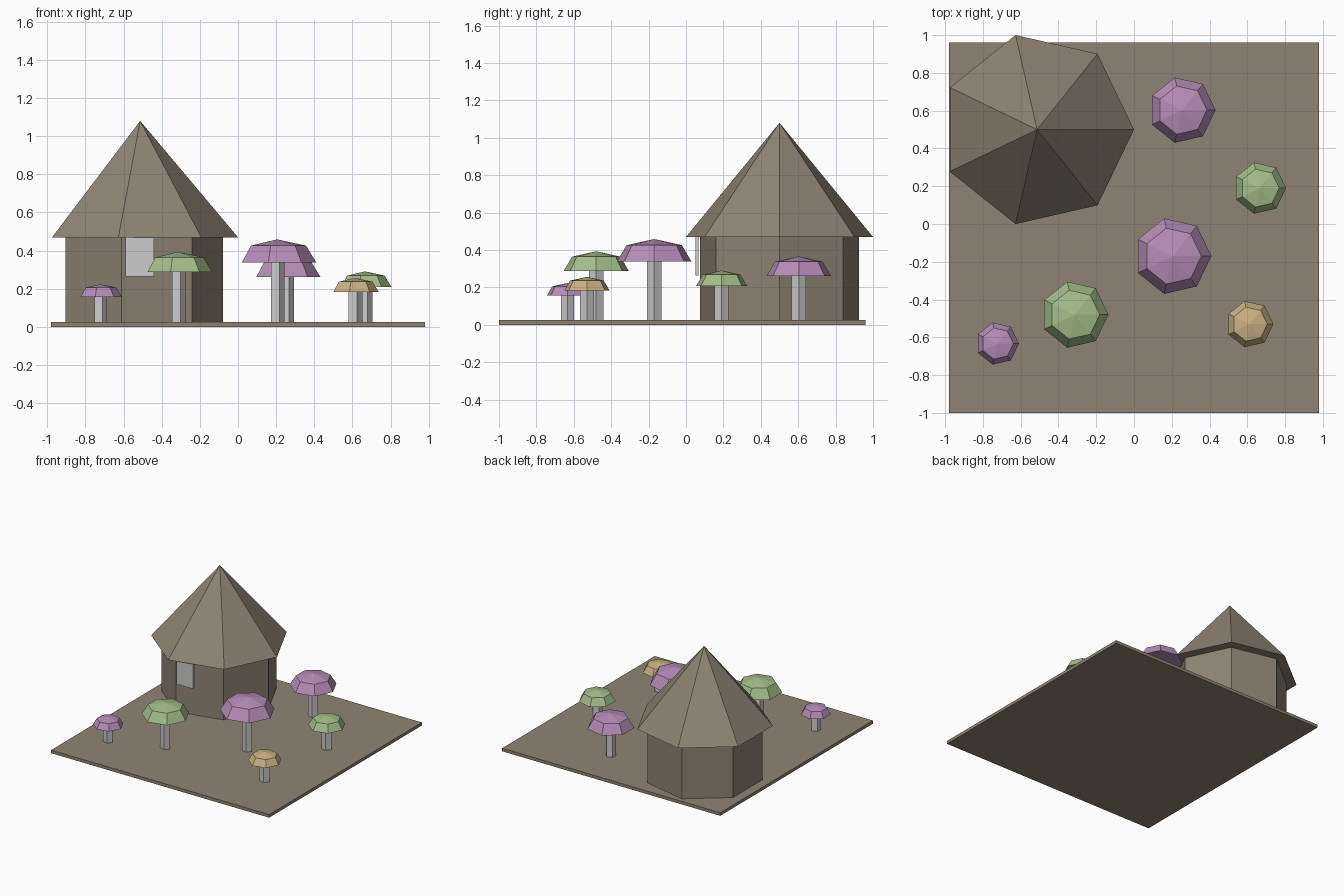
import bpy, bmesh, math

if "Cube" in bpy.data.objects:
    bpy.data.objects.remove(bpy.data.objects["Cube"])


def material(name, rgb):
    # sRGB 0-255 to linear
    lin = [((c / 255 + 0.055) / 1.055) ** 2.4 for c in rgb]
    m = bpy.data.materials.new(name)
    m.diffuse_color = (*lin, 1)
    m.use_nodes = True
    m.node_tree.nodes["Principled BSDF"].inputs["Base Color"].default_value = m.diffuse_color
    return m


BROWN = material("earth brown", (143, 132, 115))
GREY = material("pale grey", (204, 204, 204))
PURPLE = material("mushroom purple", (182, 141, 184))
GREEN = material("mushroom green", (164, 190, 138))
TAN = material("mushroom tan", (202, 178, 133))


def finish(name, bm, mat):
    bmesh.ops.recalc_face_normals(bm, faces=bm.faces)
    me = bpy.data.meshes.new(name)
    bm.to_mesh(me)
    bm.free()
    me.materials.append(mat)
    ob = bpy.data.objects.new(name, me)
    bpy.context.collection.objects.link(ob)
    return ob


def turned(name, x, y, profile, sides, mat):
    """Faceted solid from (radius, z) rings; radius 0 makes a point."""
    bm = bmesh.new()
    rings = []
    for r, z in profile:
        if r == 0:
            rings.append([bm.verts.new((x, y, z))] * sides)
        else:
            rings.append([bm.verts.new((x + r * math.cos(math.tau * i / sides),
                                        y + r * math.sin(math.tau * i / sides), z))
                          for i in range(sides)])
    for a, b in zip(rings, rings[1:]):
        for i in range(sides):
            j = (i + 1) % sides
            quad = [a[i], a[j], b[j], b[i]]
            bm.faces.new(list(dict.fromkeys(quad)))
    for ring, (r, z) in ((rings[0], profile[0]), (rings[-1], profile[-1])):
        if r > 0:
            bm.faces.new(ring)
    return finish(name, bm, mat)


def box(name, lo, hi, mat):
    bm = bmesh.new()
    bmesh.ops.create_cube(bm, size=1)
    for v in bm.verts:
        v.co = [l + (c + 0.5) * (h - l) for c, l, h in zip(v.co, lo, hi)]
    return finish(name, bm, mat)


# Ground slab
box("ground_slab", (-0.98, -1.0, 0), (0.98, 0.96, 0.025), BROWN)

# Seven-sided hut with pointed roof and window plate
HX, HY = -0.513, 0.5
turned("hut_walls", HX, HY, [(0.435, 0.01), (0.435, 0.472)], 7, BROWN)
turned("hut_roof", HX, HY, [(0.513, 0.47), (0, 1.08)], 7, BROWN)
box("hut_window", (-0.59, 0.05, 0.265), (-0.44, 0.068, 0.469), GREY)

# Mushrooms: x, y, cap radius, cap underside height, stem radius, colour
mushrooms = [
    (0.205, -0.17, 0.205, 0.338, 0.040, PURPLE),
    (0.255, 0.603, 0.177, 0.262, 0.040, PURPLE),
    (-0.314, -0.48, 0.179, 0.288, 0.040, GREEN),
    (0.666, 0.19, 0.139, 0.209, 0.040, GREEN),
    (0.613, -0.53, 0.125, 0.183, 0.040, TAN),
    (-0.723, -0.633, 0.114, 0.157, 0.037, PURPLE),
]
for n, (x, y, r, z, s, mat) in enumerate(mushrooms, 1):
    turned(f"mushroom_stem_{n}", x, y, [(s, 0.005), (s, z + 0.02)], 5, GREY)
    turned(f"mushroom_cap_{n}", x, y,
           [(r, z), (0.74 * r, z + 0.43 * r), (0, z + 0.59 * r)], 7, mat)
